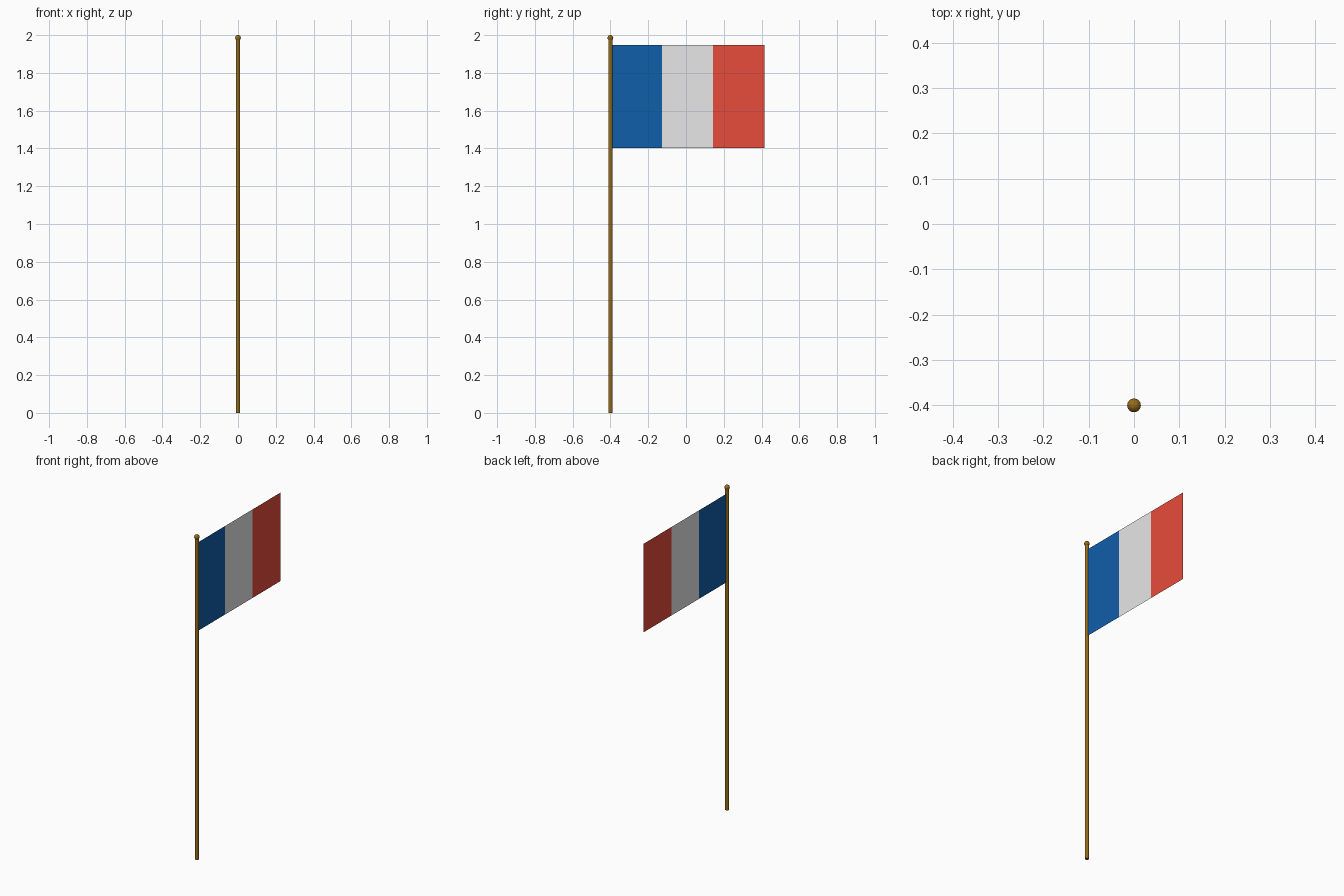
import bpy, bmesh

if "Cube" in bpy.data.objects:
    bpy.data.objects.remove(bpy.data.objects["Cube"])

POLE_Y = -0.40
FLAG_END = 0.415
FLAG_LOW, FLAG_HIGH = 1.402, 1.947


def material(name, rgb):
    m = bpy.data.materials.new(name)
    m.diffuse_color = (*rgb, 1.0)
    m.use_nodes = True
    m.node_tree.nodes["Principled BSDF"].inputs["Base Color"].default_value = m.diffuse_color
    return m


brass = material("brown gold", (0.305, 0.150, 0.010))
blue = material("blue", (0.005, 0.114, 0.397))
white = material("white", (0.8, 0.8, 0.8))
red = material("red", (0.799, 0.072, 0.045))


def finish(name, mat):
    ob = bpy.context.object
    ob.name = name
    ob.data.materials.append(mat)
    bpy.ops.object.shade_smooth_by_angle()


# Pole
bpy.ops.mesh.primitive_cylinder_add(vertices=32, radius=0.0115, depth=1.98,
                                    location=(0, POLE_Y, 0.99))
finish("pole", brass)

# Ball on top of the pole
bpy.ops.mesh.primitive_uv_sphere_add(segments=32, ring_count=16, radius=0.015,
                                     location=(0, POLE_Y, 1.985))
finish("pole_ball", brass)

# Flag: a flat sheet with three equal vertical stripes
bm = bmesh.new()
columns = []
for i in range(4):
    y = POLE_Y + (FLAG_END - POLE_Y) * i / 3
    columns.append([bm.verts.new((0, y, z)) for z in (FLAG_LOW, FLAG_HIGH)])
for i in range(3):
    a, b = columns[i], columns[i + 1]
    face = bm.faces.new((a[0], b[0], b[1], a[1]))
    face.material_index = i
mesh = bpy.data.meshes.new("flag")
for m in (blue, white, red):
    mesh.materials.append(m)
bm.to_mesh(mesh)
bm.free()
bpy.context.collection.objects.link(bpy.data.objects.new("flag", mesh))
